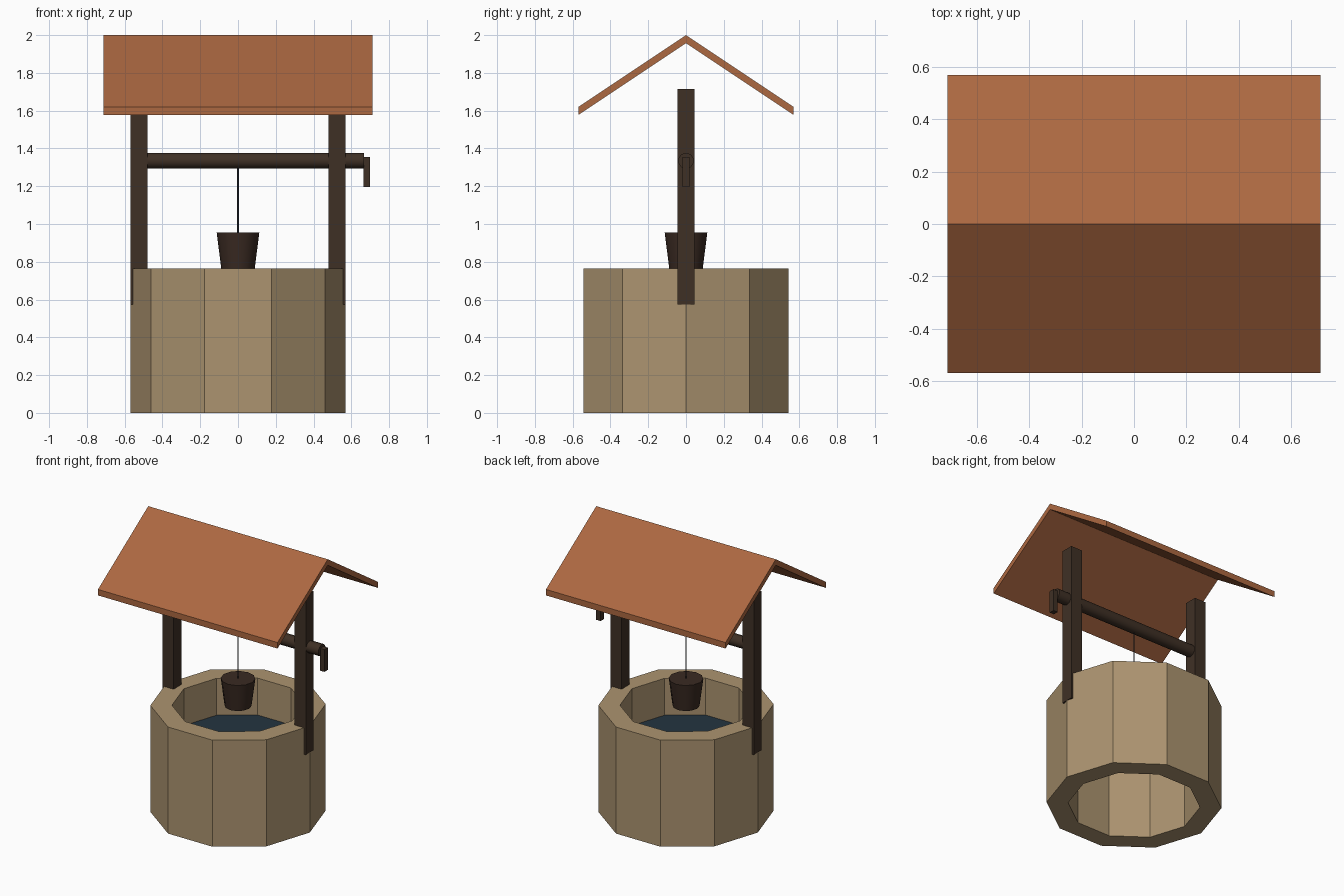
import bpy, bmesh, math

cube = bpy.data.objects.get("Cube")
if cube:
    bpy.data.objects.remove(cube, do_unlink=True)


def material(name, hex_code):
    # sRGB hex to linear colour
    srgb = [int(hex_code[i:i + 2], 16) / 255 for i in (0, 2, 4)]
    col = [c / 12.92 if c < 0.04045 else ((c + 0.055) / 1.055) ** 2.4 for c in srgb] + [1]
    m = bpy.data.materials.new(name)
    m.use_nodes = True
    m.diffuse_color = col
    m.node_tree.nodes["Principled BSDF"].inputs["Base Color"].default_value = col
    return m


stone = material("stone", "AC9470")
tile = material("roof tile", "AC6841")
wood = material("dark wood", "3F3025")
bucket_wood = material("bucket wood", "3A2A22")
water_mat = material("water", "243440")
rope_mat = material("rope", "30333A")


def finish(name, bm, mat, smooth=None):
    bmesh.ops.recalc_face_normals(bm, faces=bm.faces)
    mesh = bpy.data.meshes.new(name)
    bm.to_mesh(mesh)
    bm.free()
    ob = bpy.data.objects.new(name, mesh)
    bpy.context.collection.objects.link(ob)
    mesh.materials.append(mat)
    if smooth:
        bpy.ops.object.select_all(action='DESELECT')
        ob.select_set(True)
        bpy.context.view_layer.objects.active = ob
        bpy.ops.object.shade_smooth_by_angle(angle=math.radians(smooth))
    return ob


def box(name, x, y, z, mat):
    bm = bmesh.new()
    bmesh.ops.create_cube(bm, size=1)
    for v in bm.verts:
        for i, (lo, hi) in enumerate((x, y, z)):
            v.co[i] = hi if v.co[i] > 0 else lo
    return finish(name, bm, mat)


def lathe(name, profile, sides, mat, closed=False, smooth=None):
    # rings of (radius, z); closed joins last ring to first, otherwise ends are capped
    bm = bmesh.new()
    rings = [[bm.verts.new((r * math.cos(a), r * math.sin(a), z))
              for a in (math.tau * k / sides for k in range(sides))] for r, z in profile]
    pairs = list(zip(rings, rings[1:]))
    if closed:
        pairs.append((rings[-1], rings[0]))
    else:
        bm.faces.new(rings[0])
        if len(rings) > 1:
            bm.faces.new(rings[-1])
    for a, b in pairs:
        for k in range(sides):
            n = (k + 1) % sides
            bm.faces.new((a[k], a[n], b[n], b[k]))
    return finish(name, bm, mat, smooth)


# Ten-sided stone wall, open at both ends, with water inside
R, INNER, TOP = 0.57, 0.43, 0.765
lathe("well_wall", [(R, 0), (R, TOP), (INNER, TOP), (INNER, 0)], 10, stone, closed=True)
lathe("water", [(INNER, 0.5)], 10, water_mat)

# Posts
for side, x in (("left", (0.48, 0.57)), ("right", (-0.57, -0.48))):
    box(side + "_post", x, (-0.045, 0.045), (0.575, 1.715), wood)

# Winding bar and crank handle
bar = lathe("winding_bar", [(0.042, -0.53), (0.042, 0.667)], 10, wood, smooth=50)
bar.rotation_euler = (0, math.pi / 2, 0)
bar.location.z = 1.335
box("crank_handle", (0.665, 0.7), (-0.019, 0.019), (1.195, 1.355), wood)

# Bucket on its rope
lathe("bucket", [(0.088, 0.76), (0.113, 0.955)], 12, bucket_wood, smooth=40)
lathe("rope", [(0.005, 0.95), (0.005, 1.32)], 6, rope_mat)

# Gabled roof, extruded from its end profile
bm = bmesh.new()
gable = [(-0.57, 1.577), (-0.57, 1.62), (0, 2), (0.57, 1.62), (0.57, 1.577), (0, 1.957)]
ends = [[bm.verts.new((x, y, z)) for y, z in gable] for x in (-0.713, 0.713)]
for k in range(6):
    n = (k + 1) % 6
    bm.faces.new((ends[0][k], ends[0][n], ends[1][n], ends[1][k]))
for e in ends:
    bm.faces.new((e[0], e[1], e[2], e[5]))
    bm.faces.new((e[5], e[2], e[3], e[4]))
finish("roof", bm, tile)
